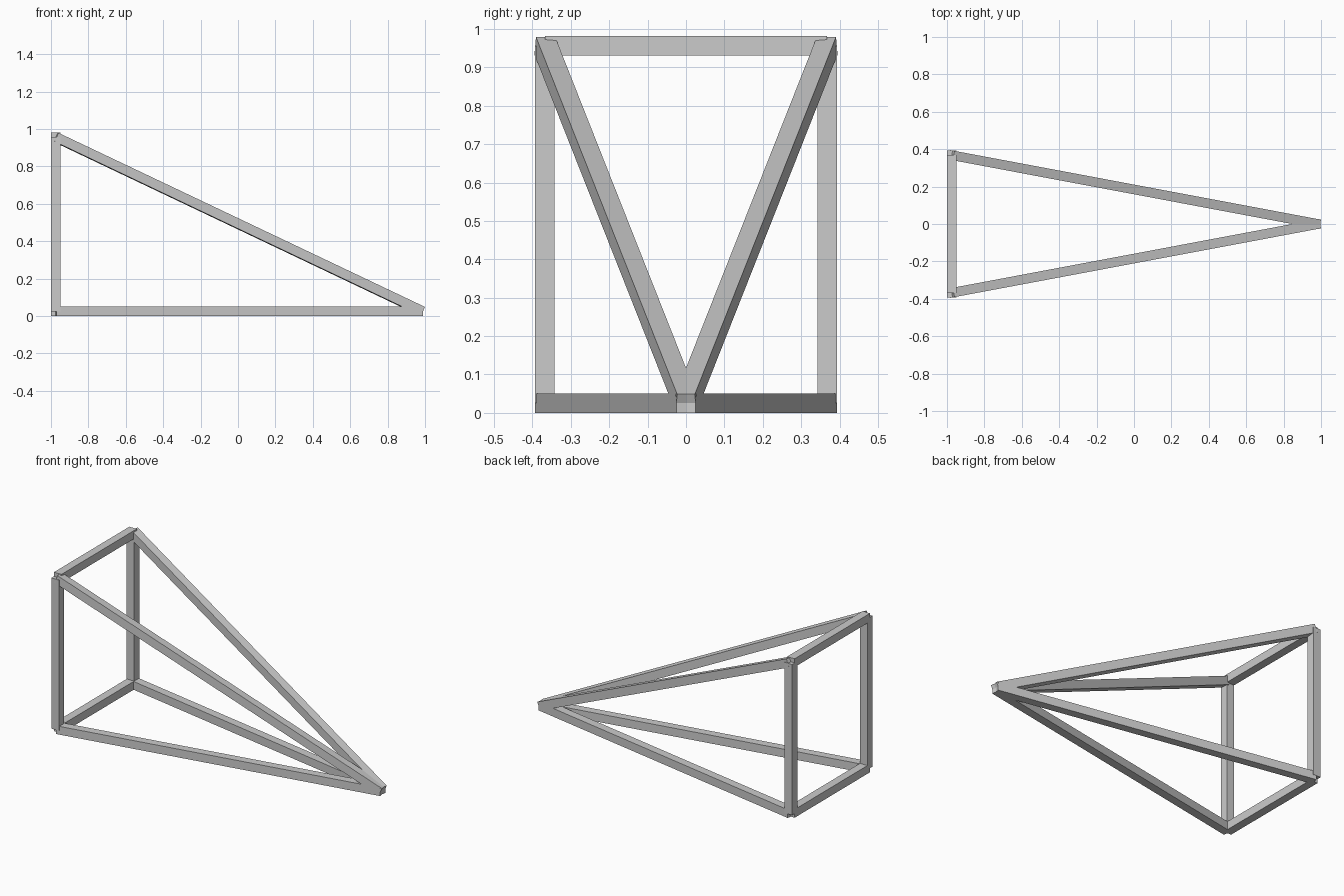
import bpy
from mathutils import Vector, Matrix

if "Cube" in bpy.data.objects:
    bpy.data.objects.remove(bpy.data.objects["Cube"])

W = 0.051          # square bar thickness
H = W / 2
XB, Y, ZT = -1 + H, 0.3677, 0.956
APEX = (0.9846, 0, H)


def bar(name, a, b):
    """Square bar between two node points, kept level sideways."""
    a, b = Vector(a), Vector(b)
    d = (b - a).normalized()
    side = Vector((0, 1, 0)) if abs(d.z) > 0.99 else Vector((0, 0, 1)).cross(d).normalized()
    up = d.cross(side)
    bpy.ops.mesh.primitive_cube_add(size=1)
    ob = bpy.context.object
    ob.name = name
    rot = Matrix((d, side, up)).transposed().to_4x4()
    ob.data.transform(Matrix.Diagonal(((b - a).length, W, W, 1)))
    ob.matrix_world = Matrix.Translation((a + b) / 2) @ rot
    return ob


# Uprights, floor rails and sloping braces on both sides
for s, label in ((-1, "front"), (1, "back")):
    low, high = (XB, s * Y, H), (XB, s * Y, ZT)
    bar(label + "_upright", low, high)
    bar(label + "_floor_rail", low, APEX)
    bar(label + "_sloping_brace", high, APEX)

# Cross bars joining the two uprights
bar("lower_cross_bar", (XB, -Y, H), (XB, Y, H))
bar("upper_cross_bar", (XB, -Y, ZT), (XB, Y, ZT))
